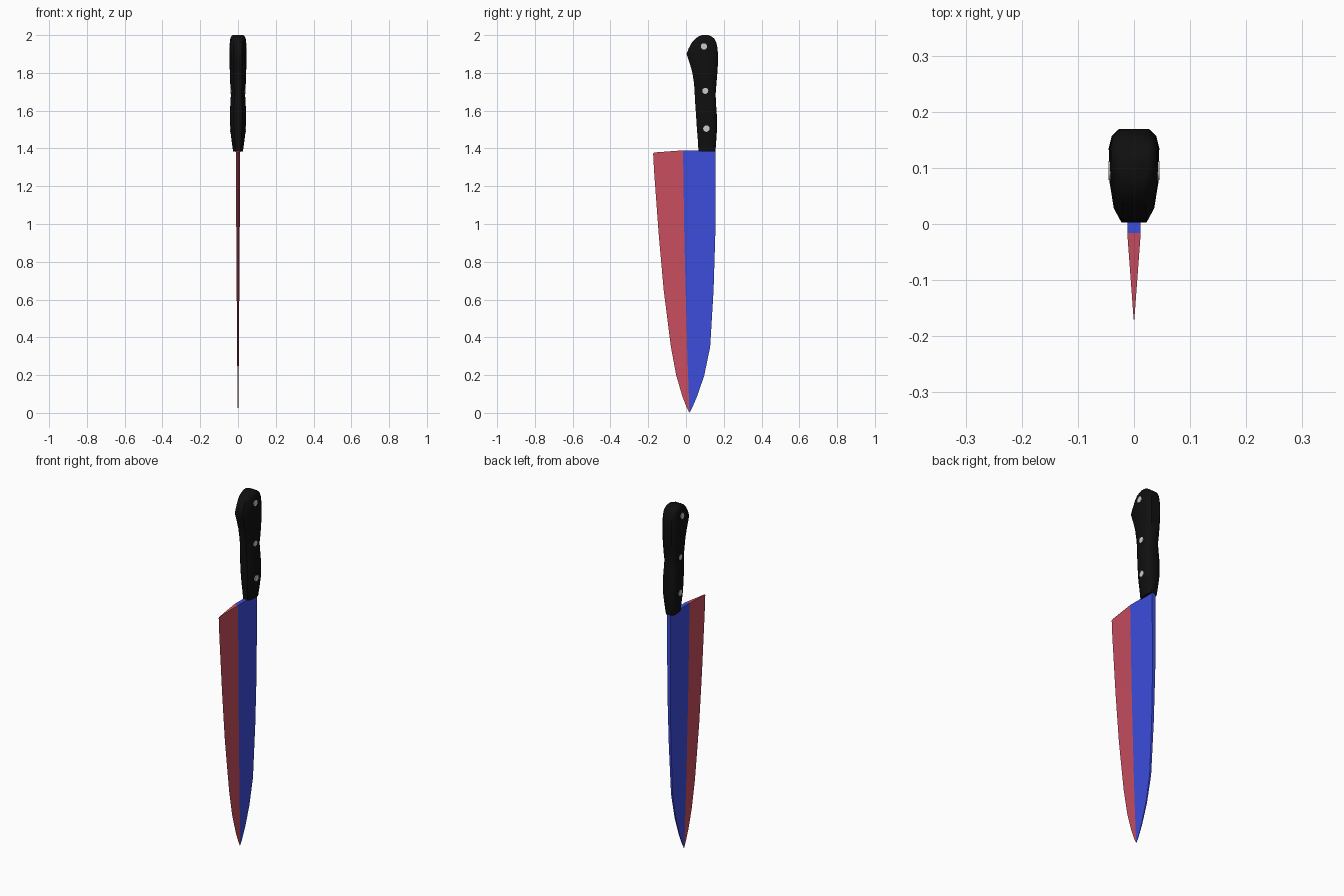
import bpy, math

if "Cube" in bpy.data.objects:
    bpy.data.objects.remove(bpy.data.objects["Cube"])


def material(name, rgb):
    m = bpy.data.materials.new(name)
    m.diffuse_color = (*rgb, 1)
    m.use_nodes = True
    m.node_tree.nodes["Principled BSDF"].inputs["Base Color"].default_value = m.diffuse_color
    return m


def make_mesh(name, verts, faces, mats):
    me = bpy.data.meshes.new(name)
    me.from_pydata(verts, [], faces)
    ob = bpy.data.objects.new(name, me)
    bpy.context.collection.objects.link(ob)
    for m in mats:
        me.materials.append(m)
    return ob


def loft_faces(rows, n):
    return [(r * n + k, r * n + (k + 1) % n, (r + 1) * n + (k + 1) % n, (r + 1) * n + k)
            for r in range(rows - 1) for k in range(n)]


blue = material("blade_blue", (0.045, 0.075, 0.72))
red = material("edge_red", (0.58, 0.075, 0.115))
black = material("handle_black", (0.005, 0.005, 0.005))

# Blade: rows of z, cutting edge y, bevel line y, spine y, half thickness
blade_rows = [
    (0.03, 0.003, 0.017, 0.034, 0.0015),
    (0.09, -0.020, 0.015, 0.060, 0.0025),
    (0.20, -0.052, 0.011, 0.097, 0.0035),
    (0.35, -0.080, 0.006, 0.128, 0.005),
    (0.65, -0.118, -0.002, 0.146, 0.007),
    (0.94, -0.144, -0.009, 0.155, 0.009),
    (1.28, -0.169, -0.014, 0.155, 0.011),
    (1.39, -0.174, -0.016, 0.155, 0.012),
]
verts = []
for z, e, m, s, t in blade_rows:
    heel = 0.016 if z == 1.39 else 0
    verts += [(0, e, z - heel), (t, m, z), (t, s, z), (-t, s, z), (-t, m, z)]
n = 5
faces = loft_faces(len(blade_rows), n)
colours = [1 if k in (0, 4) else 0 for r in range(len(blade_rows) - 1) for k in range(n)]
tip = len(verts)
verts.append((0, 0.018, 0))
for k in range(n):
    faces.append((tip, (k + 1) % n, k))
    colours.append(1 if k in (0, 4) else 0)
b = tip - n
# Rounded heel corner and flat top
heel_pts = [(0.001, -0.165, 1.379), (-0.001, -0.165, 1.379)]
h = len(verts)
verts += heel_pts
faces += [(b, b + 1, h), (b, h + 1, b + 4), (b, h, h + 1),
          (h, b + 1, b + 4, h + 1), (b + 1, b + 2, b + 3, b + 4)]
colours += [1, 1, 1, 1, 0]
blade = make_mesh("blade", verts, faces, [blue, red])
for p, c in zip(blade.data.polygons, colours):
    p.material_index = c

# Handle: rows of z, front y, back y, half width
handle_rows = [
    (1.385, 0.066, 0.156, 0.026), (1.44, 0.063, 0.160, 0.034),
    (1.50, 0.058, 0.164, 0.041), (1.58, 0.053, 0.163, 0.043),
    (1.65, 0.048, 0.158, 0.040), (1.69, 0.046, 0.157, 0.037),
    (1.74, 0.043, 0.161, 0.041), (1.80, 0.034, 0.166, 0.043),
    (1.85, 0.020, 0.169, 0.045), (1.90, 0.003, 0.169, 0.045),
    (1.93, 0.014, 0.167, 0.044), (1.96, 0.031, 0.161, 0.043),
    (1.98, 0.048, 0.151, 0.041), (1.993, 0.067, 0.136, 0.036),
    (2.0, 0.085, 0.118, 0.028),
]
half = [(0.5, -1), (0.8, -0.7), (0.98, -0.1), (1, 0.55), (0.88, 0.84), (0.6, 1)]
section = half + [(-u, v) for u, v in reversed(half)]
n = len(section)
verts = [(u * w, (f + k) / 2 + v * (k - f) / 2, z)
         for z, f, k, w in handle_rows for u, v in section]
faces = loft_faces(len(handle_rows), n)
faces += [tuple(reversed(range(n))), tuple(range(len(verts) - n, len(verts)))]
handle = make_mesh("handle", verts, faces, [black])


def smooth(ob, deg):
    bpy.ops.object.select_all(action='DESELECT')
    ob.select_set(True)
    bpy.context.view_layer.objects.active = ob
    bpy.ops.object.shade_smooth_by_angle(angle=math.radians(deg))


smooth(handle, 40)

# Rivets passing through the handle
steel = material("rivet_steel", (0.6, 0.6, 0.6))
for i, (y, z, w, r) in enumerate([(0.108, 1.505, 0.0425, 0.017),
                                  (0.102, 1.705, 0.0395, 0.016),
                                  (0.095, 1.94, 0.0455, 0.017)]):
    bpy.ops.mesh.primitive_cylinder_add(vertices=20, radius=r, depth=2 * w,
                                        location=(0, y, z),
                                        rotation=(0, math.pi / 2, 0))
    rivet = bpy.context.object
    rivet.name = f"rivet_{i + 1}"
    rivet.data.materials.append(steel)
    smooth(rivet, 40)
